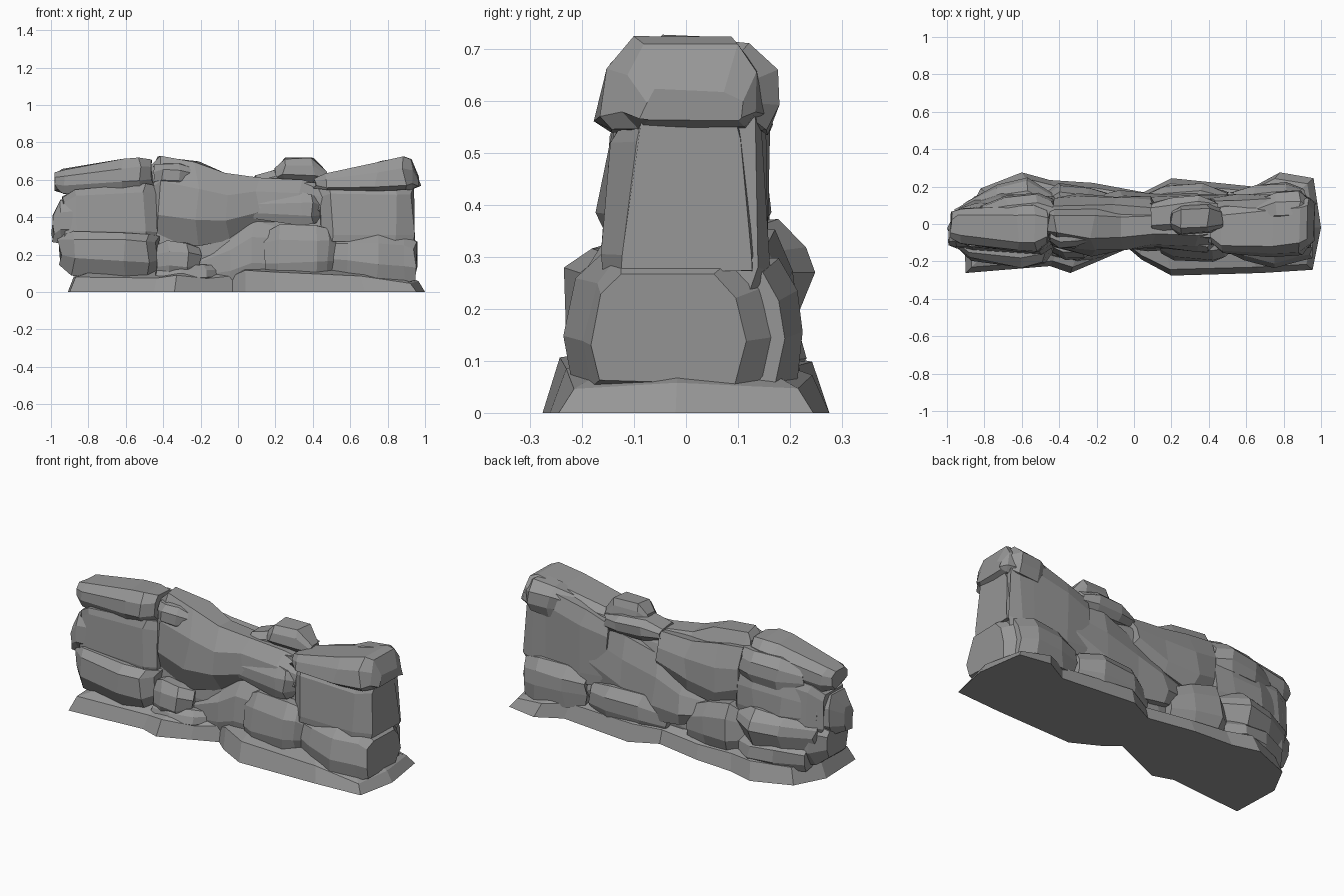
import bpy, bmesh, random
from mathutils import Vector

random.seed(7)
stone = bpy.data.materials.new("grey_stone")
stone.diffuse_color = (0.31, 0.31, 0.31, 1)


def finish(name, bm):
    bmesh.ops.recalc_face_normals(bm, faces=bm.faces)
    me = bpy.data.meshes.new(name)
    bm.to_mesh(me)
    bm.free()
    me.materials.append(stone)
    bpy.context.collection.objects.link(bpy.data.objects.new(name, me))


def rock(name, stations, low=0.2, high=0.2, jit=0.008, belly=(.30, .72), tap=.96):
    """Loft chamfered sections along x; station = x, y0, y1, z0, z1.
    belly = heights of the two side ridges, tap = width of the upper ridge."""
    bm = bmesh.new()
    rings = []
    for x, y0, y1, z0, z1 in stations:
        w, h = y1 - y0, z1 - z0
        a, b, c = low * w, high * w, (1 - tap) * w / 2
        pts = [(y0 + a, z0), (y1 - a, z0), (y1, z0 + belly[0] * h), (y1 - c, z0 + belly[1] * h),
               (y1 - b, z1), (y0 + b, z1), (y0 + c, z0 + belly[1] * h), (y0, z0 + belly[0] * h)]
        r = lambda: random.uniform(-jit, jit)
        rings.append([bm.verts.new((x + r() * 1.5, y + r(), z + r() * .7)) for y, z in pts])
    for p, q in zip(rings, rings[1:]):
        for i in range(8):
            j = (i + 1) % 8
            bm.faces.new((p[i], p[j], q[j], q[i]))
    bm.faces.new(rings[0])
    bm.faces.new(rings[-1])
    finish(name, bm)


# Footing slab with waisted outline and sloping sides
outline = [(-.90, -.262), (-.45, -.225), (-.34, -.262), (-.17, -.19), (-.03, -.13), (.04, -.19),
           (.20, -.276), (.68, -.262), (.955, -.245), (1.0, -.02), (.96, .245), (.78, .276),
           (.64, .20), (.20, .245), (.05, .17), (-.22, .22), (-.45, .235), (-.60, .276),
           (-.82, .19), (-.91, .02)]
bm = bmesh.new()
bot = [bm.verts.new((x, y, 0)) for x, y in outline]
top = [bm.verts.new((x * .965, y * .88, (.12 if 0 < x < .6 and y < 0 else .06 if x > .9 else .085)
                     + random.uniform(-.015, .015))) for x, y in outline]
peak = [bm.verts.new((x * .8, y * .3, .13)) for x, y in outline]
n = len(outline)
for lo, hi in ((bot, top), (top, peak)):
    for i in range(n):
        j = (i + 1) % n
        bm.faces.new((lo[i], lo[j], hi[j], hi[i]))
bm.faces.new(bot)
bm.faces.new(peak)
finish("footing_slab", bm)

# Left stack: cap, middle block, lower boulder
rock("left_cap", [(-.975, -.08, .06, .545, .64), (-.93, -.11, .09, .525, .655),
                  (-.62, -.15, .11, .53, .715), (-.53, -.155, .11, .55, .718),
                  (-.455, -.10, .08, .56, .71)], .12, .22)
rock("left_middle_block", [(-.93, -.12, .09, .28, .51), (-.86, -.145, .12, .28, .55),
                           (-.50, -.17, .14, .28, .58), (-.44, -.13, .12, .28, .57)],
     .04, .12, belly=(.15, .85), tap=.88)
rock("left_end_wedge", [(-.99, -.11, -.03, .27, .41), (-.95, -.13, .06, .26, .49),
                        (-.82, -.12, .10, .26, .50)])
rock("left_lower_boulder", [(-.955, -.12, .08, .14, .30), (-.88, -.19, .13, .09, .32),
                            (-.60, -.235, .15, .07, .32), (-.48, -.205, .15, .07, .31),
                            (-.43, -.14, .12, .09, .30)], .14, .14, belly=(.38, .85), tap=.96)

# Right stack
rock("right_cap", [(.41, -.11, .08, .56, .61), (.47, -.155, .10, .55, .63),
                   (.74, -.172, .12, .54, .69), (.89, -.165, .15, .545, .72),
                   (.935, -.12, .14, .55, .71), (.97, -.09, .11, .56, .62)],
     .08, .18, belly=(.16, .65), tap=.92)
rock("right_middle_block", [(.44, -.12, .12, .28, .55), (.50, -.165, .14, .27, .57),
                            (.84, -.17, .15, .27, .57), (.935, -.125, .13, .27, .57)],
     .03, .16, belly=(.12, .85), tap=.80)
rock("right_lower_boulder", [(.50, -.15, .14, .12, .29), (.58, -.19, .17, .08, .315),
                             (.74, -.24, .19, .06, .32), (.89, -.205, .19, .05, .31),
                             (.95, -.19, .12, .06, .27)], .06, .22, belly=(.36, .78), tap=.86)

# Central sloping slab, thinning to the right
rock("sloping_slab", [(-.46, -.09, .10, .32, .68), (-.42, -.125, .12, .27, .722),
                      (-.22, -.165, .13, .25, .69), (-.06, -.145, .12, .27, .635),
                      (.10, -.12, .12, .35, .61), (.34, -.125, .10, .36, .60),
                      (.44, -.11, .10, .38, .57)], .22, .3, .012, (.32, .7), .9)
rock("shoulder_stone", [(-.45, -.09, .0, .56, .68), (-.40, -.13, .04, .55, .69),
                        (-.31, -.13, .04, .56, .69), (-.26, -.10, .0, .57, .66)])
rock("ledge_stone", [(.04, -.12, .06, .40, .50), (.34, -.15, .06, .36, .53),
                     (.40, -.15, .06, .36, .52), (.44, -.10, .06, .37, .50)], .08, .15)

# Low front stones under the slab
rock("low_stone_a", [(-.44, -.16, .0, .08, .25), (-.37, -.19, .0, .08, .275),
                     (-.27, -.18, .0, .08, .265), (-.20, -.13, .0, .10, .24)], .1, .2)
rock("low_stone_b", [(-.44, -.17, .0, .06, .12), (-.30, -.20, .0, .05, .14),
                     (-.18, -.17, .0, .05, .15), (-.11, -.12, .0, .05, .14)])
rock("waist_ramp", [(-.22, -.11, .10, .03, .20), (-.05, -.125, .12, .03, .30),
                    (.08, -.14, .12, .05, .39), (.22, -.13, .12, .05, .38)], .05, .2)
rock("low_block", [(.15, -.15, .10, .10, .33), (.22, -.19, .10, .09, .36),
                   (.42, -.205, .10, .09, .36), (.48, -.18, .10, .11, .34),
                   (.53, -.14, .10, .12, .29)], .05, .18, belly=(.25, .7), tap=.94)

# Knob on top
rock("top_knob", [(.20, -.02, .07, .59, .66), (.25, -.05, .10, .59, .715),
                  (.40, -.05, .11, .59, .715), (.47, -.02, .08, .59, .64)])
rock("knob_side_stone", [(.09, -.04, .11, .55, .62), (.19, -.03, .14, .53, .65),
                         (.34, .0, .15, .53, .65), (.44, .02, .13, .54, .62)])

# Back of the wall, right half
rock("back_right_slab", [(.42, -.02, .14, .22, .58), (.56, -.04, .165, .20, .62),
                         (.78, -.04, .165, .19, .69), (.88, -.04, .155, .20, .70),
                         (.93, -.02, .13, .22, .66)], .05, .16, .010, (.15, .8), .94)
rock("back_right_cap", [(.66, .0, .12, .56, .66), (.76, .0, .175, .54, .70),
                        (.88, .0, .18, .54, .715), (.93, .0, .14, .56, .68)], .1, .3)
rock("back_right_boulder", [(.52, .0, .17, .09, .25), (.64, .0, .205, .06, .29),
                            (.82, .0, .225, .06, .30), (.91, .0, .19, .06, .27)],
     .08, .2, belly=(.4, .75))
rock("back_low_block", [(.02, .0, .14, .06, .18), (.16, .0, .205, .06, .25),
                        (.36, .0, .215, .06, .26), (.50, .0, .17, .08, .22)], .1)
rock("back_sloping_slab", [(.50, -.02, .145, .26, .57), (.30, -.02, .17, .17, .54),
                           (.10, -.02, .165, .12, .48), (-.08, -.02, .17, .14, .40),
                           (-.20, -.02, .14, .18, .36)], .1, .3, .012, (.25, .65), .88)

# Back of the wall, left half
rock("back_upper_slab", [(.10, -.02, .14, .42, .60), (-.10, -.02, .155, .34, .615),
                         (-.28, -.02, .16, .30, .635), (-.43, -.02, .14, .34, .66)],
     .15, .3, .012, (.25, .65), .9)
rock("back_middle_boulder", [(-.12, .0, .16, .07, .25), (-.24, .0, .195, .06, .32),
                             (-.40, .0, .215, .07, .35), (-.48, .0, .16, .09, .30)], .12)
rock("back_left_boulder", [(-.46, .0, .17, .06, .19), (-.56, .0, .225, .06, .21),
                           (-.70, .0, .21, .06, .22), (-.86, .0, .14, .07, .20)], .12)
rock("back_left_ledge", [(-.44, .0, .16, .20, .35), (-.58, .0, .245, .18, .37),
                         (-.74, .0, .205, .18, .36), (-.90, .0, .12, .19, .34)],
     .16, .28, belly=(.5, .75), tap=.9)
rock("back_left_block", [(-.42, -.02, .14, .27, .54), (-.54, -.02, .165, .27, .55),
                         (-.72, -.02, .155, .28, .53), (-.90, -.02, .10, .30, .50)],
     .08, .16, .010)
rock("back_left_cap", [(-.43, .0, .13, .50, .66), (-.52, .0, .165, .50, .665),
                       (-.68, .0, .15, .50, .66), (-.82, .0, .10, .52, .62)], .1, .3)

# Hidden core closing gaps between stones
rock("core", [(-.85, -.10, .08, .04, .58), (0, -.10, .10, .04, .57), (.88, -.11, .11, .04, .60)],
     .05, .15, tap=.85)
